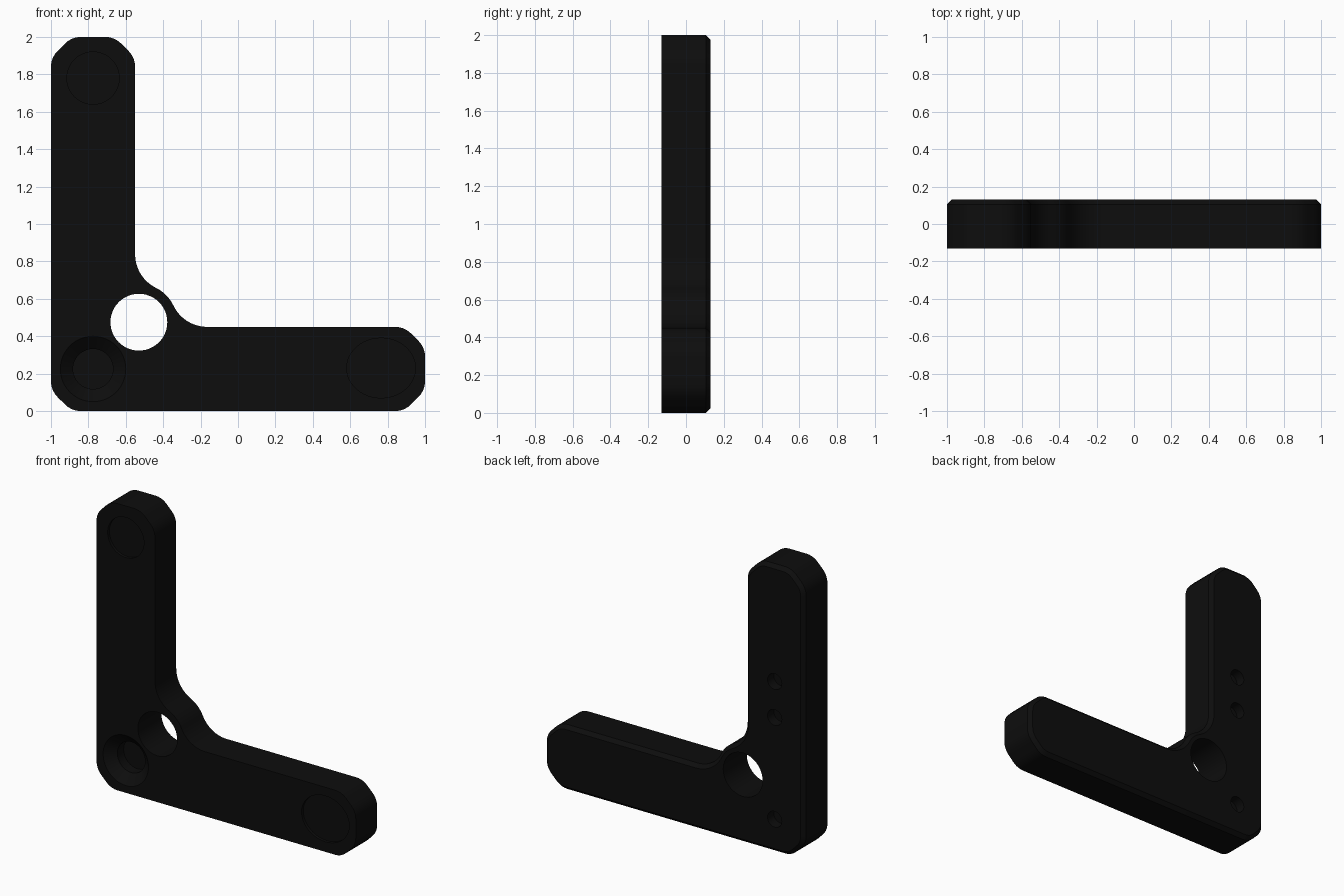
import bpy, bmesh, math
from mathutils import Vector

if "Cube" in bpy.data.objects:
    bpy.data.objects.remove(bpy.data.objects["Cube"])

mat = bpy.data.materials.new("matte black")
mat.diffuse_color = (0.004, 0.004, 0.004, 1)
mat.use_nodes = True
mat.node_tree.nodes["Principled BSDF"].inputs["Base Color"].default_value = mat.diffuse_color

HALF, CHAMFER, ARM = 0.13, 0.025, 0.45
HOLE, RING, FILLET = Vector((-0.53, 0.475)), 0.205, 0.2


def arc(c, r, a0, a1, n):
    return [Vector((c[0] + r * math.cos(a0 + (a1 - a0) * i / n),
                    c[1] + r * math.sin(a0 + (a1 - a0) * i / n))) for i in range(n + 1)]


def rounded(pts, r=0.12, n=5):
    """Round every corner of an open list (the first and last stay sharp)."""
    out = [pts[0]]
    for a, b, c in zip(pts, pts[1:], pts[2:]):
        u, v = (a - b).normalized(), (c - b).normalized()
        half = u.angle(v) / 2
        t = r / math.tan(half)
        centre = b + (u + v).normalized() * (r / math.sin(half))
        s, e = b + u * t - centre, b + v * t - centre
        a0 = math.atan2(s.y, s.x)
        d = (math.atan2(e.y, e.x) - a0 + math.pi) % (2 * math.pi) - math.pi
        out += arc(centre, r, a0, a0 + d, n)
    return out + [pts[-1]]


# Inner corner: concave fillet, convex ring round the hole, concave fillet
dx = FILLET - (HOLE.x - (ARM - 1))
dz = math.sqrt((RING + FILLET) ** 2 - dx * dx)
cv = (ARM - 1 + FILLET, HOLE.y + dz)
dz2 = ARM + FILLET - HOLE.y
dx2 = math.sqrt((RING + FILLET) ** 2 - dz2 * dz2)
ch = (HOLE.x + dx2, ARM + FILLET)
a_h, a_v = math.atan2(dz2, dx2), math.atan2(dz, dx)
inner = arc(ch, FILLET, 1.5 * math.pi, a_h + math.pi, 12)
inner += arc(HOLE, RING, a_h, a_v, 10)[1:]
inner += arc(cv, FILLET, a_v + math.pi, math.pi, 12)[1:] if a_v + math.pi > math.pi else []

# Outline, counter-clockwise in x/z, with clipped and rounded tips
C = 0.11
corners = [inner[-1], (ARM - 1, 2 - C), (ARM - 1 - C, 2), (-1 + C, 2), (-1, 2 - C),
           (-1, C), (-1 + C, 0), (1 - C, 0), (1, C), (1, ARM - C), (1 - C, ARM), inner[0]]
outline = rounded([Vector(p) for p in corners]) + inner[1:-1]


def inset(pts, d):
    res, n = [], len(pts)
    for i, p in enumerate(pts):
        e0, e1 = (p - pts[i - 1]).normalized(), (pts[(i + 1) % n] - p).normalized()
        n0, n1 = Vector((-e0.y, e0.x)), Vector((-e1.y, e1.x))
        m = (n0 + n1).normalized()
        res.append(p + m * (d / max(0.5, m.dot(n0))))
    return res


def loft(name, loops):
    """Solid through a list of (y, points) loops."""
    bm = bmesh.new()
    rings = [[bm.verts.new((p.x, y, p.y)) for p in pts] for y, pts in loops]
    for a, b in zip(rings, rings[1:]):
        for i in range(len(a)):
            bm.faces.new((a[i - 1], a[i], b[i], b[i - 1]))
    bm.faces.new(rings[0])
    bm.faces.new(rings[-1][::-1])
    bmesh.ops.recalc_face_normals(bm, faces=bm.faces)
    me = bpy.data.meshes.new(name)
    bm.to_mesh(me)
    bm.free()
    ob = bpy.data.objects.new(name, me)
    bpy.context.collection.objects.link(ob)
    me.materials.append(mat)
    return ob


bracket = loft("corner_bracket", [(-HALF, outline), (HALF - CHAMFER, outline),
                                  (HALF, inset(outline, CHAMFER))])


def cut(name, x, z, steps, stretch=1.0):
    """Subtract a turned shape given as (y, radius) steps."""
    loops = []
    for y, r in steps:
        pts = arc((0, 0), r, 0, 2 * math.pi, 48)[:-1]
        loops.append((y, [Vector((x + p.x * stretch, z + p.y)) for p in pts]))
    cutter = loft(name, loops)
    mod = bracket.modifiers.new(name, 'BOOLEAN')
    mod.object, mod.operation, mod.solver = cutter, 'DIFFERENCE', 'EXACT'
    bpy.context.view_layer.objects.active = bracket
    bpy.ops.object.modifier_apply(modifier=name)
    bpy.data.objects.remove(cutter)


# Through hole, front recesses, blind holes in the back
cut("through_hole", HOLE.x, HOLE.y, [(-0.3, 0.152), (0.3, 0.152)])
cut("corner_recess", -0.775, 0.225, [(-0.15, 0.175), (-HALF, 0.175), (-0.07, 0.107), (0.0, 0.107)])
cut("top_recess", -0.775, 1.78, [(-0.2, 0.14), (-0.11, 0.14)])
cut("side_recess", 0.765, 0.23, [(-0.2, 0.16), (-0.11, 0.16)], 1.15)
for i, z in enumerate((0.23, 0.94, 1.19)):
    cut("back_hole_%d" % i, -0.775, z, [(0.06, 0.055), (0.2, 0.055)])

bpy.ops.object.select_all(action='DESELECT')
bracket.select_set(True)
bpy.context.view_layer.objects.active = bracket
bpy.ops.object.shade_smooth_by_angle(angle=math.radians(30))
